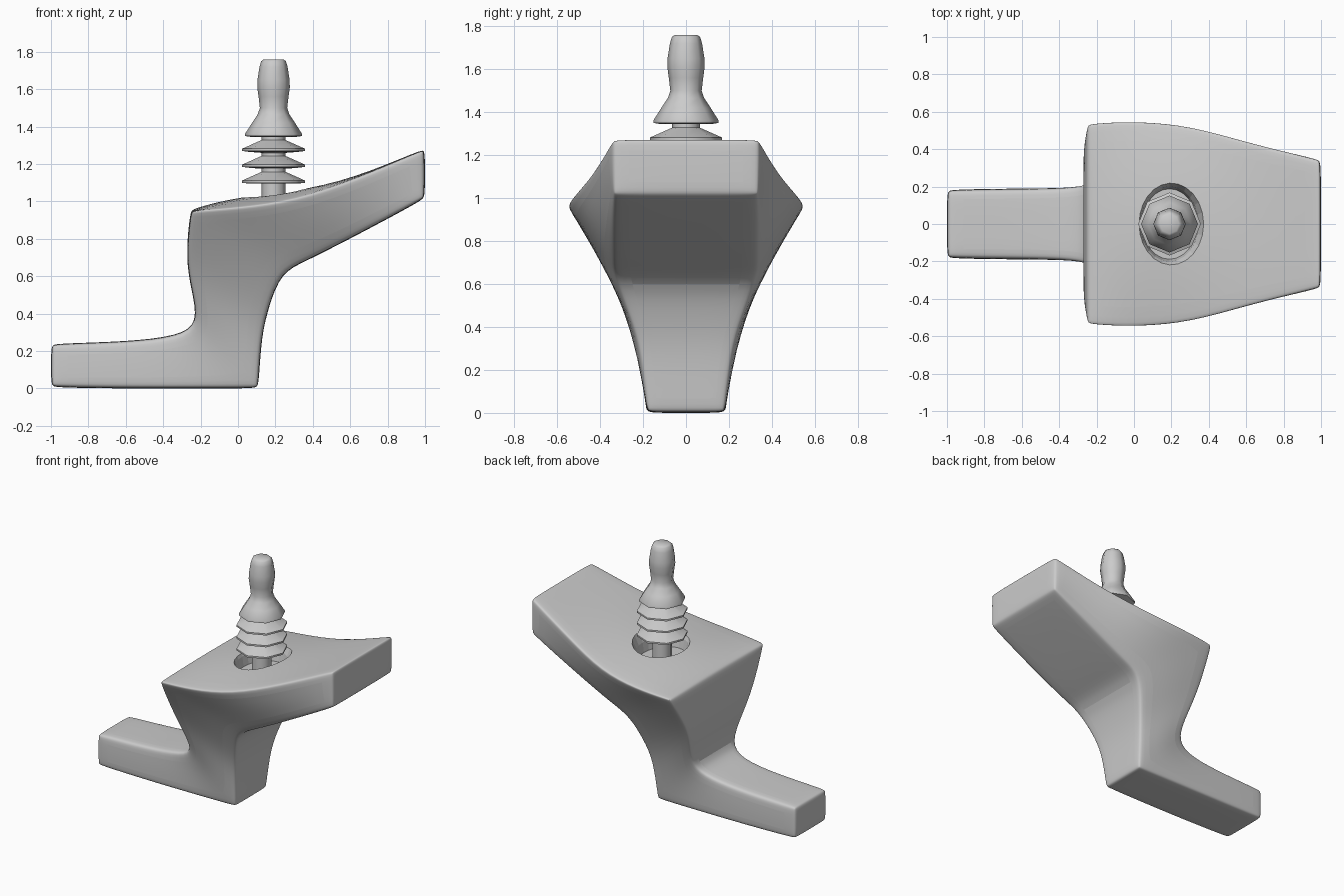
import bpy, bmesh, math

if "Cube" in bpy.data.objects:
    bpy.data.objects.remove(bpy.data.objects["Cube"])

def make_object(name, bm):
    bmesh.ops.recalc_face_normals(bm, faces=bm.faces)
    me = bpy.data.meshes.new(name)
    bm.to_mesh(me)
    bm.free()
    ob = bpy.data.objects.new(name, me)
    bpy.context.collection.objects.link(ob)
    return ob

def lathe(name, profile, sides, cx, sy=1.0):
    bm = bmesh.new()
    rings = []
    for r, z in profile:
        rings.append([bm.verts.new((cx + r * math.cos(2 * math.pi * i / sides),
                                    sy * r * math.sin(2 * math.pi * i / sides), z))
                      for i in range(sides)])
    for a, b in zip(rings, rings[1:]):
        for i in range(sides):
            j = (i + 1) % sides
            bm.faces.new((a[i], a[j], b[j], b[i]))
    bm.faces.new(rings[0])
    bm.faces.new(rings[-1])
    return make_object(name, bm)

def smooth(ob, angle):
    bpy.ops.object.select_all(action='DESELECT')
    ob.select_set(True)
    bpy.context.view_layer.objects.active = ob
    bpy.ops.object.shade_smooth_by_angle(angle=math.radians(angle))

# Body stations: upper edge (x, z, half width), crown height, lower edge (x, z, half width)
stations = [
    ((-1.0, .24, .185), 0, (-1.0, .005, .185)),
    ((-.6, .25, .19), 0, (-.6, 0, .19)),
    ((-.32, .28, .195), 0, (-.25, 0, .19)),
    ((-.21, .35, .235), 0, (.11, 0, .185)),
    ((-.25, .53, .31), 0, (.125, .28, .215)),
    ((-.28, .70, .39), 0, (.165, .44, .265)),
    ((-.255, .955, .55), .005, (.23, .62, .335)),
    ((.0, .97, .565), .08, (.36, .68, .34)),
    ((.30, 1.01, .54), .06, (.52, .76, .34)),
    ((.62, 1.12, .44), .005, (.74, .875, .345)),
    ((1.0, 1.285, .345), 0, (1.0, 1.015, .345)),
]
bm = bmesh.new()
weight = bm.edges.layers.float.new("bevel_weight_edge")
rings = []
for (ux, uz, uy), crown, (lx, lz, ly) in stations:
    rings.append([bm.verts.new(p) for p in (
        (ux, uy, uz), (ux, 0, uz + crown), (ux, -uy, uz),
        (lx, -ly, lz), (lx, 0, lz), (lx, ly, lz))])
for a, b in zip(rings, rings[1:]):
    for i in range(6):
        j = (i + 1) % 6
        bm.faces.new((a[i], a[j], b[j], b[i]))
for r in (rings[0], rings[-1]):
    bm.faces.new((r[0], r[1], r[4], r[5]))
    bm.faces.new((r[1], r[2], r[3], r[4]))

def crease(u, v):
    bm.edges.get((u, v))[weight] = 1.0

for a, b in zip(rings, rings[1:]):
    for i in (0, 2, 3, 5):
        crease(a[i], b[i])
for r in (rings[0], rings[-1]):
    for i in range(6):
        crease(r[i], r[(i + 1) % 6])
for r, k in ((rings[3], 3), (rings[6], 0)):
    crease(r[k], r[k + 1])
    crease(r[k + 1], r[k + 2])
body = make_object("body", bm)
bev = body.modifiers.new("round_edges", 'BEVEL')
bev.limit_method = 'WEIGHT'
bev.width = .03
bev.segments = 2
sub = body.modifiers.new("soften", 'SUBSURF')
sub.levels = sub.render_levels = 2

# Recess around the stick
cutter = lathe("recess_cutter", [(.145, .93), (.155, 1.0), (.19, 1.09), (.19, 1.3)], 24, .19, 1.3)
cutter.hide_render = True
cutter.hide_set(True)
cut = body.modifiers.new("recess", 'BOOLEAN')
cut.operation = 'DIFFERENCE'
cut.object = cutter
smooth(body, 40)

# Octagonal stick: stem, pleated boot and grip in one turned profile
profile = [(.065, .92), (.065, 1.1)]
for z in (1.1, 1.185, 1.27):
    profile += [(.13, z - .005), (.168, z), (.168, z + .012), (.065, z + .058), (.065, z + .075)]
profile += [(.12, 1.345), (.152, 1.35), (.152, 1.362), (.115, 1.42), (.085, 1.465), (.073, 1.5),
            (.08, 1.56), (.087, 1.61), (.086, 1.65), (.075, 1.72), (.066, 1.75), (.052, 1.76)]
stick = lathe("stick", profile, 8, .19)
smooth(stick, 50)
